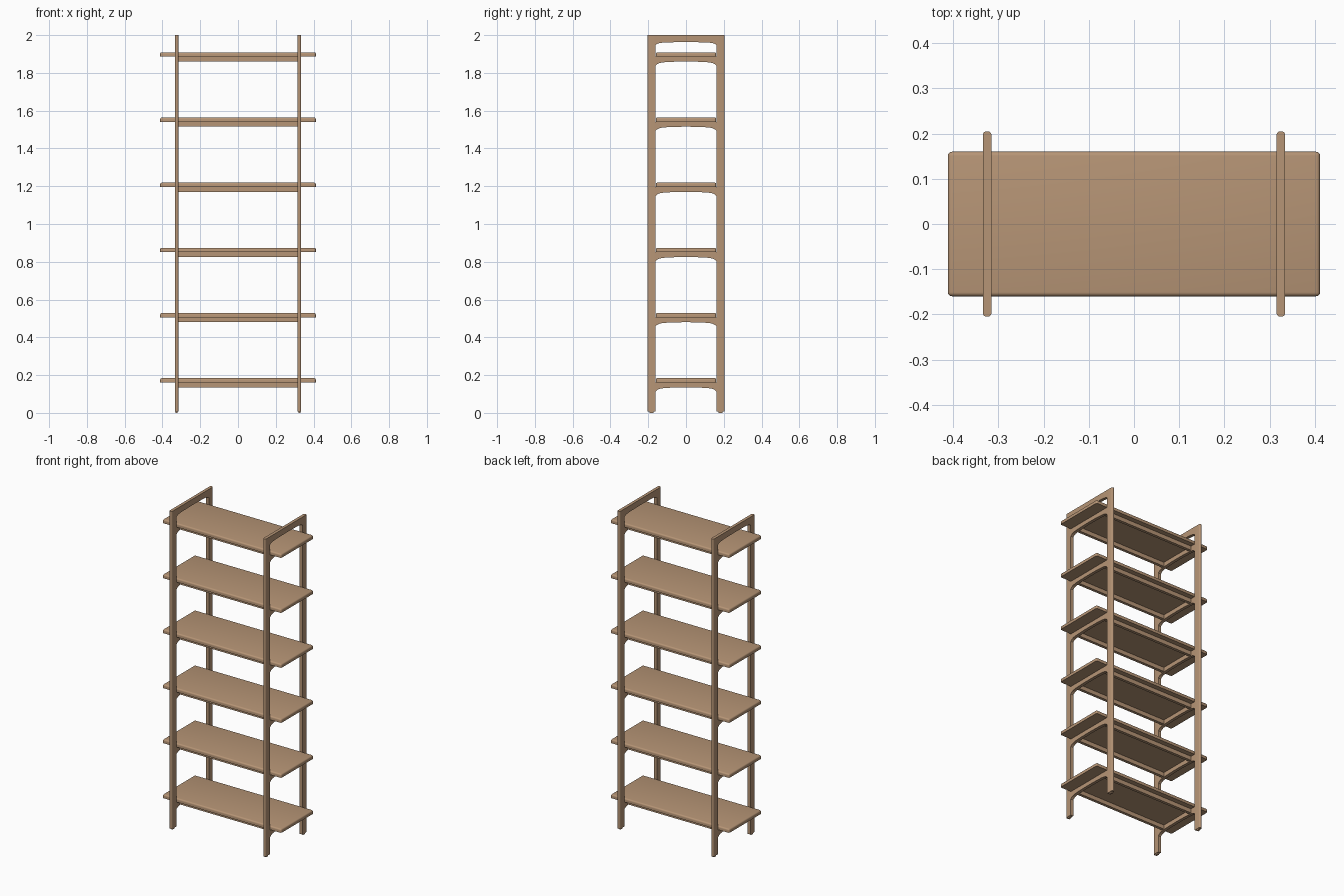
import bpy, bmesh, math

if "Cube" in bpy.data.objects:
    bpy.data.objects.remove(bpy.data.objects["Cube"], do_unlink=True)

# One wood colour for the whole piece
wood = bpy.data.materials.new("light_oak")
wood.use_nodes = True
tan = (0.47, 0.30, 0.18, 1)
wood.diffuse_color = tan
bsdf = wood.node_tree.nodes["Principled BSDF"]
bsdf.inputs["Base Color"].default_value = tan
bsdf.inputs["Roughness"].default_value = 0.7

LEG_X, LEG_W = 0.325, 0.019
INNER_Y, OUTER_Y = 0.161, 0.205
SHELF_T = 0.023
FOOT = 0.008
SHELF_TOPS = [0.184 + 0.345 * i for i in range(6)]


def finish(bm, name):
    bmesh.ops.recalc_face_normals(bm, faces=bm.faces)
    mesh = bpy.data.meshes.new(name)
    bm.to_mesh(mesh)
    bm.free()
    mesh.materials.append(wood)
    obj = bpy.data.objects.new(name, mesh)
    bpy.context.collection.objects.link(obj)
    bpy.ops.object.select_all(action="DESELECT")
    obj.select_set(True)
    bpy.context.view_layer.objects.active = obj
    bpy.ops.object.shade_smooth_by_angle(angle=math.radians(35))
    return obj


def box(name, low, high, edge_rule=None, radius=0.0, segments=4):
    """Box between two corners, rounding the edges picked by edge_rule."""
    bm = bmesh.new()
    bmesh.ops.create_cube(bm, size=1)
    for v in bm.verts:
        v.co = [(a + b) / 2 + c * (b - a) for a, b, c in zip(low, high, v.co)]
    if edge_rule:
        edges = [e for e in bm.edges if edge_rule(*[v.co for v in e.verts])]
        bmesh.ops.bevel(bm, geom=edges, offset=radius, segments=segments,
                        profile=0.5, affect="EDGES")
    return finish(bm, name)


def arched_rail(name, x, top, mid_depth, end_depth):
    """Rail along y whose underside curves down into the posts."""
    steps = 24
    outline = [(-INNER_Y, top), (INNER_Y, top)]
    for i in range(steps + 1):
        t = math.cos(math.pi * i / steps)
        drop = 0.3 * t ** 2 + 0.7 * t ** 12
        outline.append((INNER_Y * t, top - mid_depth - (end_depth - mid_depth) * drop))
    bm = bmesh.new()
    face = bm.faces.new([bm.verts.new((x - LEG_W / 2, y, z)) for y, z in outline])
    result = bmesh.ops.extrude_face_region(bm, geom=[face])
    verts = [g for g in result["geom"] if isinstance(g, bmesh.types.BMVert)]
    bmesh.ops.translate(bm, verts=verts, vec=(LEG_W, 0, 0))
    return finish(bm, name)


# Two end frames: posts with rounded outer edges, feet and a top rail
for side, sx in (("left", 1), ("right", -1)):
    x = sx * LEG_X
    for end, sy in (("front", -1), ("back", 1)):
        y0, y1 = sorted((sy * INNER_Y, sy * OUTER_Y))
        box(f"{end}_{side}_post", (x - LEG_W / 2, y0, FOOT), (x + LEG_W / 2, y1, 2),
            lambda a, b: abs(a.z - b.z) > 1 and abs(a.y) > 0.18, 0.008)
        mid = (y0 + y1) / 2
        box(f"{end}_{side}_foot", (x - 0.006, mid - 0.01, 0), (x + 0.006, mid + 0.01, FOOT))
    arched_rail(f"{side}_top_rail", x, 2, 0.037, 0.052)

# Shelves with softened upper edges, resting on arched rails and long rails
for i, top in enumerate(SHELF_TOPS, 1):
    under = top - SHELF_T
    box(f"shelf_{i}", (-0.412, -0.16, under), (0.412, 0.16, top),
        lambda a, b: max(a.z, b.z) > top - 0.001, 0.009)
    for side, sx in (("left", 1), ("right", -1)):
        arched_rail(f"{side}_shelf_rail_{i}", sx * LEG_X, under, 0.026, 0.048)
    for end, sy in (("front", -1), ("back", 1)):
        reach = LEG_X - LEG_W / 2
        box(f"{end}_long_rail_{i}", (-reach, sy * 0.12 - 0.009, under - 0.026),
            (reach, sy * 0.12 + 0.009, under))
